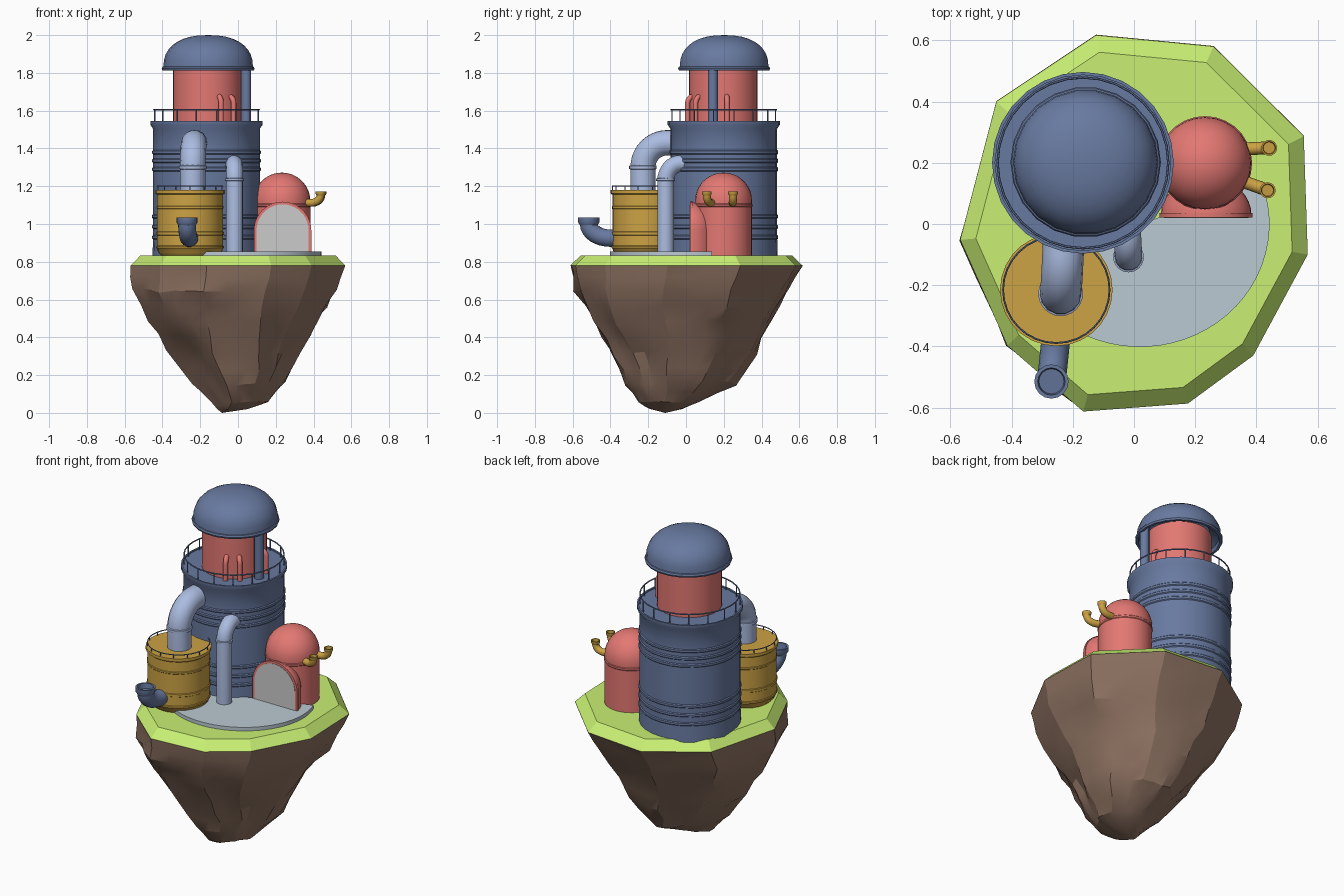
import bpy, bmesh, math
from mathutils import Vector, noise

if "Cube" in bpy.data.objects:
    bpy.data.objects.remove(bpy.data.objects["Cube"])

def material(name, r, g, b):
    m = bpy.data.materials.new(name)
    m.diffuse_color = [(c / 255) ** 2.2 for c in (r, g, b)] + [1]
    m.use_nodes = True
    m.node_tree.nodes["Principled BSDF"].inputs["Base Color"].default_value = m.diffuse_color
    return m

BLUE = material("slate_blue", 104, 121, 159)
RED = material("coral_red", 226, 119, 114)
GOLD = material("ochre", 203, 161, 70)
PIPE = material("pale_blue", 170, 187, 224)
SOIL = material("soil_brown", 144, 116, 100)
GRASS = material("grass_green", 200, 240, 115)
STONE = material("pad_grey", 186, 200, 209)

def finish(name, bm, mat=None, angle=35):
    bmesh.ops.recalc_face_normals(bm, faces=bm.faces)
    me = bpy.data.meshes.new(name)
    bm.to_mesh(me)
    bm.free()
    ob = bpy.data.objects.new(name, me)
    bpy.context.collection.objects.link(ob)
    if mat:
        me.materials.append(mat)
    smooth(ob, angle)
    return ob

def smooth(ob, angle):
    bpy.ops.object.select_all(action='DESELECT')
    ob.select_set(True)
    bpy.context.view_layer.objects.active = ob
    if angle:
        bpy.ops.object.shade_smooth_by_angle(angle=math.radians(angle))

def lathe(name, profile, x, y, mat, seg=24, half=False, sy=1.0):
    """Revolve (radius, z) points; half gives only the +y side."""
    bm = bmesh.new()
    n = seg + 1 if half else seg
    sweep = math.pi if half else 2 * math.pi
    rows = [[bm.verts.new((x + r * math.cos(sweep * i / seg),
                           y + sy * r * math.sin(sweep * i / seg), z))
             for i in range(n)] for r, z in profile]
    for a, b in zip(rows, rows[1:]):
        for i in range(seg):
            j = (i + 1) % n
            bm.faces.new((a[i], a[j], b[j], b[i]))
    bmesh.ops.remove_doubles(bm, verts=bm.verts, dist=1e-5)
    return finish(name, bm, mat)

def tube(name, pts, r, mat, res=4, cyclic=False):
    cu = bpy.data.curves.new(name, 'CURVE')
    cu.dimensions = '3D'
    cu.bevel_depth, cu.bevel_resolution, cu.use_fill_caps = r, res, True
    s = cu.splines.new('POLY')
    s.points.add(len(pts) - 1)
    for p, q in zip(s.points, pts):
        p.co = (*q, 1)
    s.use_cyclic_u = cyclic
    ob = bpy.data.objects.new(name, cu)
    bpy.context.collection.objects.link(ob)
    cu.materials.append(mat)
    smooth(ob, 0)
    bpy.ops.object.convert(target='MESH')
    smooth(bpy.context.object, 40)

def bend(s, c, e, n=8):
    """Quarter-ellipse path from s to e around corner c."""
    s, c, e = Vector(s), Vector(c), Vector(e)
    return [s + (c - s) * math.sin(t) + (e - c) * (1 - math.cos(t))
            for t in [math.pi / 2 * i / n for i in range(n + 1)]]

def prism(name, outline, offset, mat=None):
    bm = bmesh.new()
    f = bm.faces.new([bm.verts.new(p) for p in outline])
    g = bmesh.ops.extrude_face_region(bm, geom=[f])
    bmesh.ops.translate(bm, vec=offset, verts=[v for v in g['geom'] if isinstance(v, bmesh.types.BMVert)])
    return finish(name, bm, mat)

def railing(name, x, y, r, z0, z1, count, wire, mat):
    def pt(i, n, z):
        a = 2 * math.pi * i / n
        return (x + r * math.cos(a), y + r * math.sin(a), z)
    tube(name + "_rail", [pt(i, 32, z1) for i in range(32)], wire, mat, 1, True)
    for i in range(count):
        tube(name + "_post", [pt(i + .5, count, z0), pt(i + .5, count, z1)], wire, mat, 1)

def rim(name, x, y, z, r, h, mat):
    """Open pipe mouth with a thick lip."""
    lathe(name, [(r * .78, z - h), (r, z - h * .6), (r, z), (r * .8, z),
                 (r * .72, z - h * .9), (0, z - h * .9)], x, y, mat, 16)

# floating island: grass cap with a sloped edge
OUT = [(-.124, .617), (.26, .58), (.555, .287), (.568, -.1), (.39, -.43),
       (.176, -.587), (-.166, -.613), (-.414, -.398), (-.568, -.052), (-.45, .4)]
bm = bmesh.new()
lo = [bm.verts.new((x, y, .78)) for x, y in OUT]
hi = [bm.verts.new((x * .91, y * .91, .833)) for x, y in OUT]
bm.faces.new(hi)
bm.faces.new(lo)
for i in range(10):
    j = (i + 1) % 10
    bm.faces.new((lo[i], lo[j], hi[j], hi[i]))
finish("grass_cap", bm, GRASS, 0)

# rock underside: (z, xmin, xmax, ymin, ymax)
LEVELS = [(.78, -.57, .57, -.613, .617), (.65, -.56, .53, -.59, .54),
          (.48, -.49, .43, -.51, .45), (.32, -.36, .33, -.41, .375),
          (.16, -.235, .255, -.33, .265), (.06, -.14, .165, -.25, .07),
          (.02, -.11, .05, -.19, -.02), (0, -.085, -.085, -.11, -.11)]
ring = []
for i in range(10):
    a, b = Vector(OUT[i]), Vector(OUT[(i + 1) % 10])
    ring += [a.lerp(b, k / 3) for k in range(3)]
bm = bmesh.new()
rows = []
for a, b in zip(LEVELS, LEVELS[1:]):
    for k in range(2):
        z, x0, x1, y0, y1 = [p + (q - p) * k / 2 for p, q in zip(a, b)]
        row = []
        for p in ring:
            # lower rings pinch inward on the diagonals
            f = 1 - .13 * max(0, 1 - z / .6) * math.sin(2 * math.atan2(p.y, p.x)) ** 2
            v = Vector(((x0 + x1) / 2 + (x1 - x0) * f * p.x / 1.14,
                        (y0 + y1) / 2 + (y1 - y0) * f * p.y / 1.23, z))
            if .02 < z < .77:
                w = min(1, z * 5, (.78 - z) * 6)
                v += noise.noise_vector(v * 5) * .03 * w + noise.noise_vector(v * 12) * .018 * w
            row.append(bm.verts.new(v))
        rows.append(row)
tip = bm.verts.new((-.085, -.11, 0))
for a, b in zip(rows, rows[1:]):
    for i in range(30):
        j = (i + 1) % 30
        bm.faces.new((a[i], a[j], b[j], b[i]))
for i in range(30):
    bm.faces.new((rows[-1][i], rows[-1][(i + 1) % 30], tip))
bm.faces.new(rows[0])
finish("rock_base", bm, SOIL, 22)

# paved pad
arc = [math.radians(200 + 180 * i / 32) for i in range(33)]
prism("pad", [(.02 + .423 * math.cos(a), .402 * math.sin(a), .825) for a in arc], (0, 0, .03), STONE)

# main tower with raised bands
TX, TY = -.167, .2
prof = [(0, .785), (.287, .785)]
for z in (.93, .985, 1.04, 1.29, 1.335, 1.38):
    prof += [(.283, z - .011), (.288, z - .006), (.288, z + .006), (.283, z + .011)]
prof += [(.283, 1.505), (.297, 1.525), (.297, 1.545), (.287, 1.545), (.287, 1.538), (0, 1.538)]
lathe("main_tower", prof, TX, TY, BLUE, 28)
railing("tower", TX, TY, .279, 1.535, 1.605, 16, .004, BLUE)

# upper drum, its support post and small hooked pipes
lathe("upper_drum", [(.182, 1.53), (.182, 1.84), (0, 1.84)], TX + .005, TY - .003, RED, 32)
tube("roof_post", [(.043, .143, 1.53), (.043, .143, 1.84)], .027, BLUE)
for deg in (-68, -46, 5):
    u = Vector((math.cos(math.radians(deg)), math.sin(math.radians(deg)), 0))
    c = Vector((TX, TY, 0))
    p, q = c + u * .207, c + u * .165
    up = Vector((0, 0, 1))
    tube("drum_pipe", [p + up * 1.53] + bend(p + up * 1.64, p + up * 1.678, q + up * 1.678, 6), .014, RED, 3)

# hollow domed roof with a rim, fuller than a plain ellipse at the shoulder
prof = [(.17, 1.87), (.222, 1.835), (.228, 1.812), (.242, 1.812), (.246, 1.822), (.242, 1.832), (.237, 1.834)]
prof += [(.237 * max(0, math.cos(t)) ** .85, 1.834 + .166 * math.sin(t) ** .88)
         for t in [math.pi / 2 * i / 9 for i in range(1, 10)]]
lathe("roof_dome", prof, -.158, .202, BLUE, 22)

# ochre tank
KX, KY = -.254, -.215
lathe("side_tank", [(0, .832), (.15, .832), (.168, .85), (.175, .87), (.179, .873), (.179, .882), (.175, .885),
                    (.175, .94), (.179, .943), (.179, .957), (.175, .96), (.175, 1.08), (.178, 1.083), (.178, 1.092),
                    (.175, 1.095), (.175, 1.155), (.184, 1.162), (.184, 1.18), (0, 1.18)], KX, KY, GOLD, 28)
railing("tank", KX, KY, .174, 1.175, 1.2, 14, .003, BLUE)

# large pipe from tank to tower
tube("large_pipe", [(-.24, -.228, 1.17)] + bend((-.24, -.228, 1.3), (-.238, -.228, 1.43), (-.232, -.1, 1.43), 10)
     + [(-.23, -.04, 1.43)], .068, PIPE, 5)
lathe("large_pipe_collar", [(.06, 1.286), (.073, 1.292), (.073, 1.308), (.06, 1.314)], -.24, -.228, PIPE)

# slim pipe from pad to tower
tube("slim_pipe", [(-.018, -.108, .84)] + bend((-.018, -.108, 1.23), (-.018, -.108, 1.32), (-.022, -.03, 1.32))
     + [(-.022, 0, 1.32)], .045, PIPE, 5)
lathe("slim_pipe_collar", [(.04, 1.225), (.05, 1.229), (.05, 1.24), (.04, 1.244)], -.018, -.108, PIPE)

# blue intake elbow on the tank
tube("intake_elbow", [(-.256, -.34, .925)] + bend((-.258, -.4, .925), (-.27, -.515, .925), (-.27, -.515, 1.0)), .047, BLUE, 5)
rim("intake_mouth", -.27, -.515, 1.035, .056, .045, BLUE)

# red silo with a hemispherical top
SX, SY = .232, .199
prof = [(.151, .825), (.151, 1.09), (.154, 1.094), (.154, 1.104), (.151, 1.108), (.151, 1.122)]
prof += [(.151 * math.cos(t), 1.122 + .15 * math.sin(t)) for t in [math.pi / 2 * i / 9 for i in range(1, 10)]]
lathe("silo", prof, SX, SY, RED, 28)

# arched entrance hood, frame and door
prof = [(.148, .83)] + [(.148 * math.cos(t), .968 + .146 * math.sin(t))
                        for t in [math.pi / 2 * i / 9 for i in range(10)]]
lathe("entrance_hood", prof, .236, .03, RED, 18, True, .85)

def arch(r, y):
    return ([(.236 + r, y, .83)] + [(.236 + r * math.cos(math.pi * i / 20), y, .966 + r * math.sin(math.pi * i / 20))
                                    for i in range(21)] + [(.236 - r, y, .83)])
prism("entrance_frame", arch(.152, .021), (0, .015, 0), RED)
prism("entrance_door", arch(.138, .019), (0, .01, 0))

# two ochre vents on the silo
for (sx, sy), (ex, ey) in (((.35, .245), (.442, .249)), ((.34, .145), (.437, .11))):
    tube("silo_vent", [(sx, sy, 1.112)] + bend((sx + (ex - sx) * .5, sy + (ey - sy) * .5, 1.112), (ex, ey, 1.112),
                                              (ex, ey, 1.155), 6), .021, GOLD, 3)
    rim("silo_vent_mouth", ex, ey, 1.173, .026, .022, GOLD)
